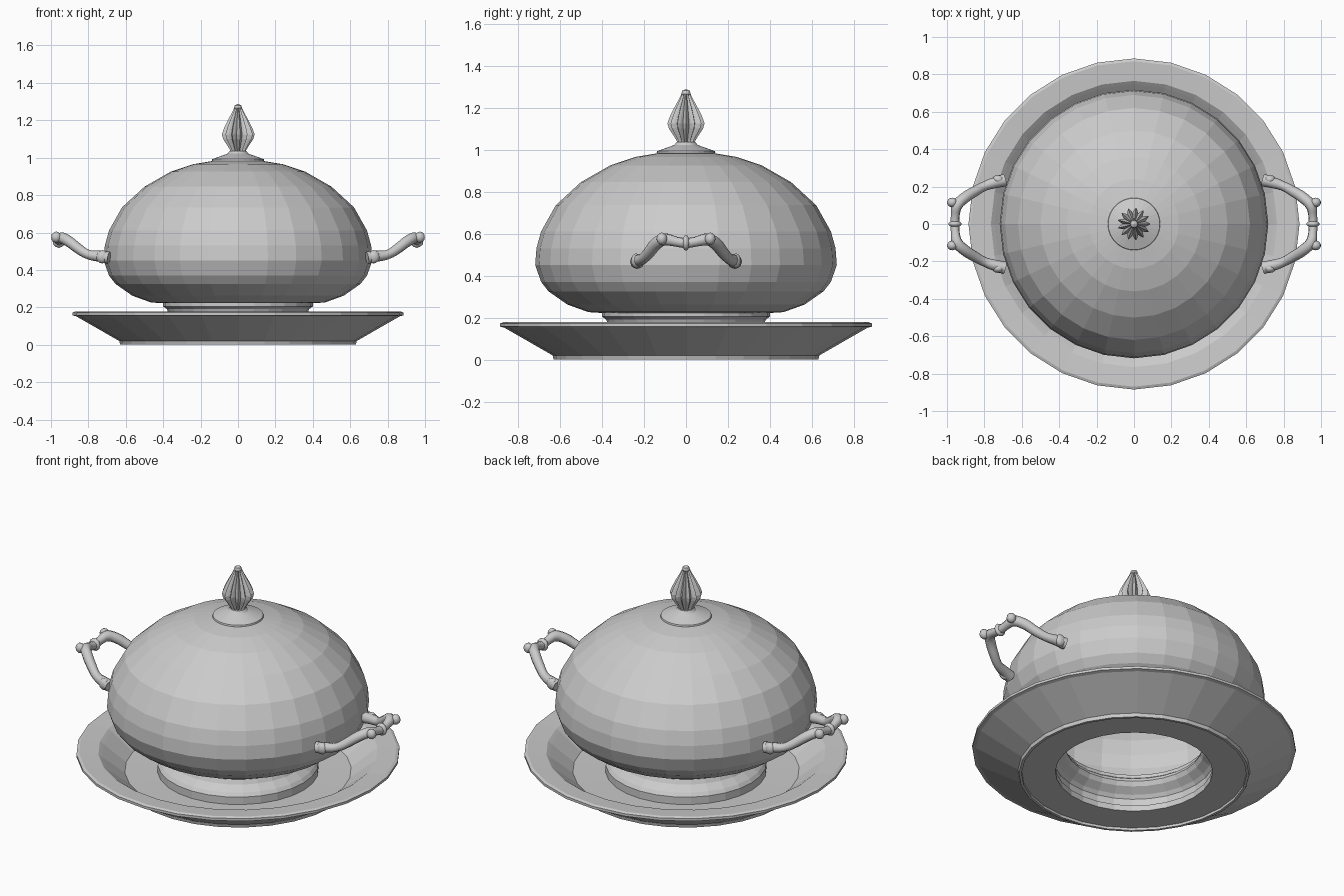
import bpy, bmesh
from math import sin, cos, pi, tau
from mathutils import Matrix

cube = bpy.data.objects.get("Cube")
if cube:
    bpy.data.objects.remove(cube)

silver = bpy.data.materials.new("silver_grey")
silver.use_nodes = True
colour = (0.6, 0.6, 0.6, 1)
silver.diffuse_color = colour
silver.node_tree.nodes["Principled BSDF"].inputs["Base Color"].default_value = colour


def add_object(name, mesh, smooth=False):
    mesh.materials.clear()
    mesh.materials.append(silver)
    for p in mesh.polygons:
        p.use_smooth = smooth
        p.material_index = 0
    obj = bpy.data.objects.new(name, mesh)
    bpy.context.collection.objects.link(obj)
    return obj


def revolve(name, profile, sides=28, closed=False, flutes=0, depth=0):
    """Spin an (r, z) profile about z, optionally with pleated flutes."""
    bm = bmesh.new()
    rings = []
    for r, z in profile:
        if r == 0:
            rings.append([bm.verts.new((0, 0, z))] * sides)
            continue
        ring = []
        for j in range(sides):
            a = tau * j / sides
            k = r * (1 - depth * (0.5 - 0.5 * cos(flutes * a)))
            ring.append(bm.verts.new((k * cos(a), k * sin(a), z)))
        rings.append(ring)
    pairs = list(zip(rings, rings[1:]))
    if closed:
        pairs.append((rings[-1], rings[0]))
    for lo, hi in pairs:
        for j in range(sides):
            n = (j + 1) % sides
            quad = [lo[j], lo[n], hi[n], hi[j]]
            bm.faces.new(list(dict.fromkeys(quad)))
    mesh = bpy.data.meshes.new(name)
    bm.to_mesh(mesh)
    bm.free()
    return add_object(name, mesh)


# Under-plate with an open centre, a sunken well and a flat rim
revolve("plate", [(.43, .015), (.615, .015), (.615, 0), (.63, 0), (.635, .02),
                  (.865, .152), (.885, .157), (.885, .172), (.87, .178),
                  (.765, .17), (.745, .155), (.62, .055), (.43, .05)], closed=True)

# Flared hollow foot
revolve("foot", [(.44, .05), (.44, .095), (.425, .115), (.385, .145),
                 (.372, .17), (.38, .19), (.40, .205), (.40, .225)])

# Hollow bowl and domed cover
revolve("domed_body", [(.40, .222), (.465, .226), (.565, .262), (.655, .325), (.69, .37),
                       (.718, .45), (.712, .53), (.69, .61), (.62, .735), (.50, .845),
                       (.36, .925), (.24, .965), (.12, .985), (0, .992)])

# Flat collar under the knob
revolve("finial_collar", [(0, .975), (.125, .975), (.14, .983), (.138, .992),
                          (.055, 1.022), (.045, 1.035), (0, 1.036)])

# Pleated bud-shaped finial
revolve("finial", [(.04, 1.03), (.046, 1.045), (.062, 1.07), (.082, 1.1), (.089, 1.125),
                   (.076, 1.16), (.056, 1.2), (.034, 1.24), (.022, 1.265)],
        sides=52, flutes=13, depth=.32)
revolve("finial_tip", [(.018, 1.255), (.022, 1.265), (.018, 1.28), (0, 1.288)], sides=12)


def branch_tube(name, points, side):
    """Tapered tube through (x, y, z, radius) points, mirrored by side."""
    curve = bpy.data.curves.new(name, "CURVE")
    curve.dimensions = "3D"
    curve.bevel_depth = 1
    curve.bevel_resolution = 2
    curve.resolution_u = 3
    curve.use_fill_caps = True
    spline = curve.splines.new("BEZIER")
    spline.bezier_points.add(len(points) - 1)
    for bp, (x, y, z, r) in zip(spline.bezier_points, points):
        bp.co = (x * side, y, z)
        bp.radius = r
        bp.handle_left_type = bp.handle_right_type = "AUTO"
    temp = bpy.data.objects.new("temp", curve)
    bpy.context.collection.objects.link(temp)
    bpy.context.view_layer.update()
    graph = bpy.context.evaluated_depsgraph_get()
    mesh = bpy.data.meshes.new_from_object(temp.evaluated_get(graph))
    bpy.data.objects.remove(temp)
    return add_object(name, mesh, True)


def knob(name, centre, size):
    bm = bmesh.new()
    bmesh.ops.create_icosphere(bm, subdivisions=2, radius=1,
                               matrix=Matrix.Translation(centre) @ Matrix.Diagonal((*size, 1)))
    mesh = bpy.data.meshes.new(name)
    bm.to_mesh(mesh)
    bm.free()
    add_object(name, mesh, True)


# Twig-like handles: an arm at each end, a bowed grip and knots
half = [(.69, .235, .465, .034), (.74, .222, .473, .03), (.80, .202, .482, .025),
        (.855, .172, .515, .028), (.905, .14, .553, .03), (.945, .10, .572, .03),
        (.955, .05, .562, .024)]
mirrored = [(x, -y, z, r) for x, y, z, r in reversed(half)]
for label, side in (("left", 1), ("right", -1)):
    branch_tube(label + "_handle", half + [(.957, 0, .555, .024)] + mirrored, side)
    knob(label + "_handle_collar", (.957 * side, 0, .556), (.036, .018, .038))
    for end, s in (("back", 1), ("front", -1)):
        knob(f"{label}_{end}_grip_knot", (.972 * side, .115 * s, .575), (.028, .026, .03))
        knob(f"{label}_{end}_root_knot", (.725 * side, .238 * s, .47), (.034, .024, .036))
